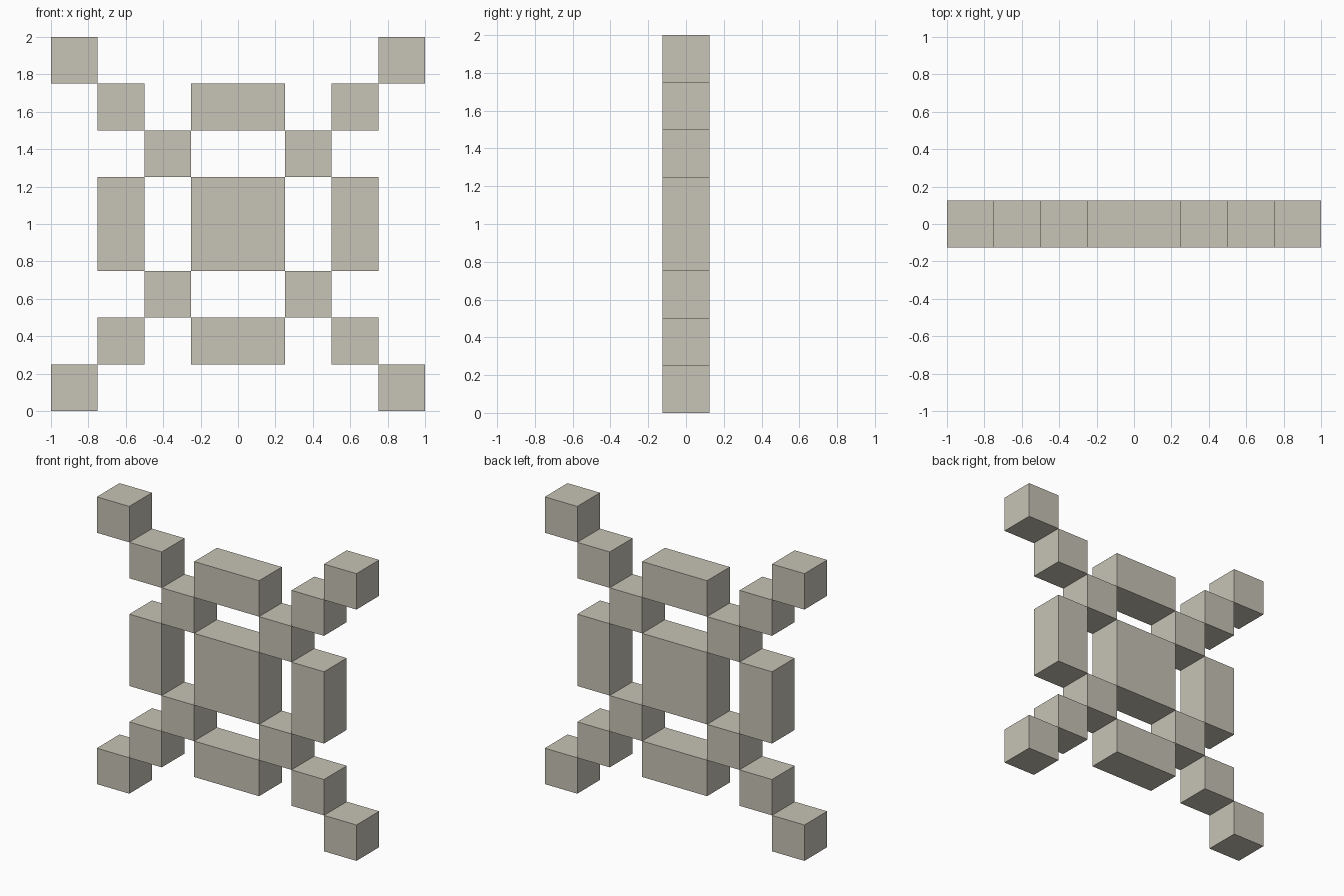
import bpy
import bmesh

if "Cube" in bpy.data.objects:
    bpy.data.objects.remove(bpy.data.objects["Cube"])

U = 0.25  # grid unit: the model is an 8 x 8 pattern, one unit thick

stone = bpy.data.materials.new("pale_stone")
stone.diffuse_color = (0.57, 0.55, 0.465, 1)
stone.use_nodes = True
stone.node_tree.nodes["Principled BSDF"].inputs["Base Color"].default_value = stone.diffuse_color


def block(name, x, z, w=1, h=1):
    """Box centred at (x, z) in grid units, z measured from the middle."""
    bm = bmesh.new()
    bmesh.ops.create_cube(bm, size=1)
    for v in bm.verts:
        v.co.x *= w * U
        v.co.y *= U
        v.co.z *= h * U
    mesh = bpy.data.meshes.new(name)
    bm.to_mesh(mesh)
    bm.free()
    mesh.materials.append(stone)
    obj = bpy.data.objects.new(name, mesh)
    obj.location = (x * U, 0, 1 + z * U)
    bpy.context.collection.objects.link(obj)


# Centre block
block("centre_block", 0, 0, 2, 2)

for s, side, end in ((-1, "left", "lower"), (1, "right", "upper")):
    # Bars around the centre
    block(f"{side}_bar", 2.5 * s, 0, 1, 2)
    block(f"{end}_bar", 0, 2.5 * s, 2, 1)
    # Stepped diagonal arms of cubes
    for t, arm in ((-1, "lower"), (1, "upper")):
        for i, d in enumerate((1.5, 2.5, 3.5), 1):
            block(f"{arm}_{side}_arm_cube_{i}", d * s, d * t)
